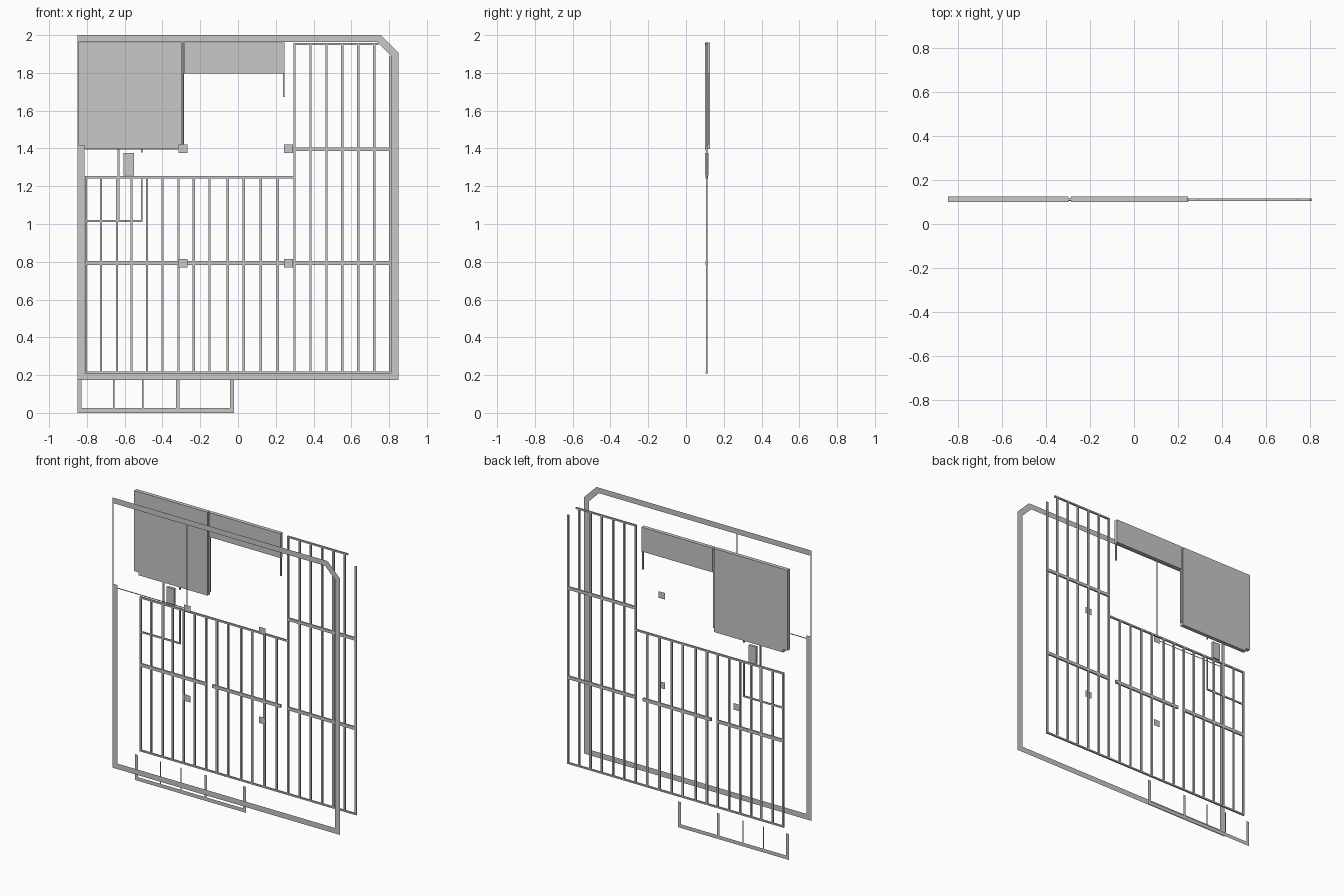
import bpy
import bmesh

FRONT = -0.125            # plane of the flat outer outline
BACK = 0.113              # centre plane of the panels
LATTICE = 0.110           # centre plane of the lattice

grey = bpy.data.materials.new("light grey")
grey.diffuse_color = (0.58, 0.58, 0.58, 1)


def finish(name, bm):
    mesh = bpy.data.meshes.new(name)
    bm.to_mesh(mesh)
    bm.free()
    mesh.materials.append(grey)
    bpy.context.collection.objects.link(bpy.data.objects.new(name, mesh))


def flat(name, polygons, y):
    """Thin sheet made of (x, z) polygons, counter-clockwise from the front."""
    bm = bmesh.new()
    for poly in polygons:
        bm.faces.new([bm.verts.new((x, y, z)) for x, z in poly])
    finish(name, bm)


def rect(x0, x1, z0, z1):
    return [(x0, z0), (x1, z0), (x1, z1), (x0, z1)]


def boxes(name, rects, depth, y=BACK):
    """Boxes given as x0, x1, z0, z1, all centred on one plane."""
    bm = bmesh.new()
    for x0, x1, z0, z1 in rects:
        made = bmesh.ops.create_cube(bm, size=1)["verts"]
        for v in made:
            v.co.x = (x0 + x1) / 2 + v.co.x * (x1 - x0)
            v.co.y = y + v.co.y * depth
            v.co.z = (z0 + z1) / 2 + v.co.z * (z1 - z0)
    finish(name, bm)


def upright(x, z0, z1, w=0.012):
    return (x - w / 2, x + w / 2, z0, z1)


# Outer outline with a chamfered top right corner
outer = [(-0.85, 0.174), (0.85, 0.174), (0.85, 1.907), (0.757, 2.0), (-0.85, 2.0)]
inner = [(-0.813, 0.211), (0.811, 0.211), (0.811, 1.89), (0.739, 1.963), (-0.85, 1.963)]
strips = [[outer[i], outer[i + 1], inner[i + 1], inner[i]] for i in range(4)]
strips.append([(-0.85, 0.174), (-0.813, 0.211), (-0.813, 1.418), (-0.85, 1.418)])
strips.append(rect(-0.85, -0.845, 1.418, 1.963))
flat("outer_frame", strips, FRONT)

# Thin partition lines and square columns on the front plane
flat("partition_lines", [rect(-0.813, -0.315, 1.394, 1.400),
                         rect(-0.296, -0.289, 1.42, 1.963)], FRONT)
flat("columns", [rect(x - 0.024, x + 0.024, z - 0.022, z + 0.022)
                 for x in (-0.292, 0.268) for z in (0.792, 1.398)], FRONT)

# Vertical lattice bars: short bank on the left, tall bank on the right
left_x = [-0.805, -0.725, -0.641, -0.564, -0.482, -0.400, -0.315,
          -0.234, -0.151, -0.054, 0.031, 0.121, 0.211]
bars = [upright(x, 0.208, 1.25) for x in left_x]
bars += [upright(0.299 + i * 0.0845, 0.208, 1.957) for i in range(6)]
bars.append(upright(0.805, 0.208, 1.888))
boxes("lattice_bars", bars, 0.010, LATTICE)

# Horizontal rails, interrupted at the columns
boxes("lattice_rails", [(-0.81, 0.81, 0.208, 0.218),
                        (-0.81, 0.303, 1.242, 1.253),
                        (0.293, 0.745, 1.947, 1.957),
                        (-0.81, -0.319, 0.782, 0.803),
                        (-0.267, 0.243, 0.782, 0.803),
                        (0.295, 0.81, 0.782, 0.803),
                        (0.297, 0.81, 1.386, 1.406)], 0.011, LATTICE)

# Solid panels at the upper left
boxes("large_panel", [(-0.815, -0.298, 1.398, 1.962),
                      (-0.847, -0.815, 1.418, 1.962)], 0.026)
boxes("wide_panel", [(-0.286, 0.246, 1.798, 1.962)], 0.026)
boxes("panel_joint", [(-0.298, -0.286, 1.42, 1.962),
                      (0.238, 0.247, 1.672, 1.80)], 0.010)

# Small closet lines and the fixture beneath the large panel
boxes("closet_lines", [upright(-0.633, 1.018, 1.40, 0.009),
                       upright(-0.510, 1.012, 1.25, 0.008),
                       upright(-0.510, 1.378, 1.40, 0.008),
                       (-0.81, -0.506, 1.010, 1.020)], 0.008, LATTICE)
boxes("fixture", [(-0.606, -0.580, 1.258, 1.375),
                  (-0.580, -0.551, 1.258, 1.375)], 0.018, LATTICE)

# Flat open comb below the lattice
posts = [rect(-0.85, -0.828, 0.025, 0.175), rect(-0.043, -0.020, 0.025, 0.175),
         rect(-0.328, -0.310, 0.025, 0.175)]
posts += [rect(x - 0.004, x + 0.004, 0.025, 0.175) for x in (-0.658, -0.504)]
flat("lower_frame", posts + [rect(-0.85, -0.020, 0.0, 0.025)], BACK)
